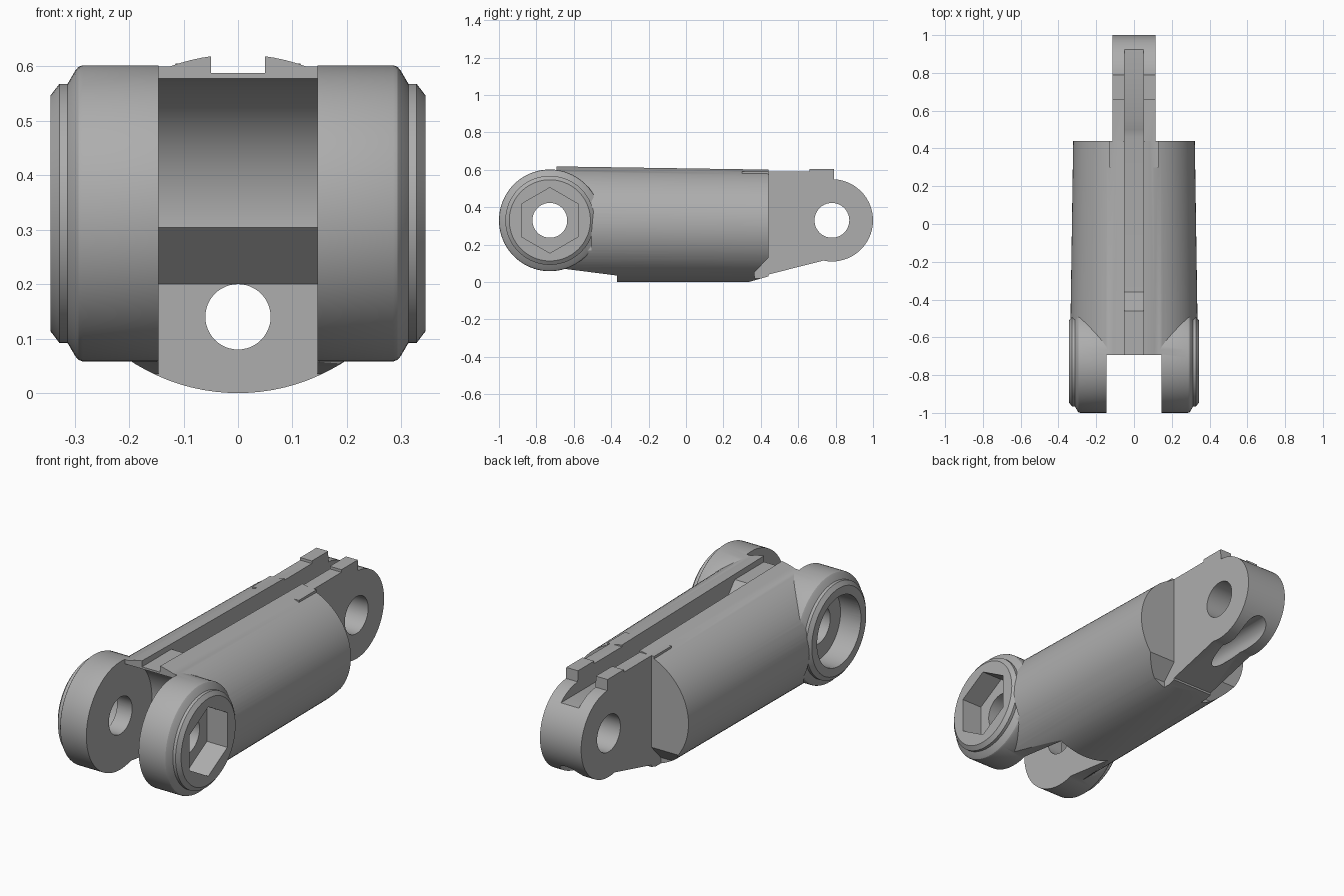
import bpy, bmesh, math
from mathutils import Matrix

if "Cube" in bpy.data.objects:
    bpy.data.objects.remove(bpy.data.objects["Cube"], do_unlink=True)

FRONT = (-0.728, 0.33)   # front hinge axis (y, z)
REAR = (0.78, 0.33)      # rear hinge axis (y, z)

grey = bpy.data.materials.new("plain grey")
grey.use_nodes = True
grey.diffuse_color = (0.42, 0.42, 0.42, 1)
grey.node_tree.nodes["Principled BSDF"].inputs["Base Color"].default_value = grey.diffuse_color


def finish(name, bm):
    bmesh.ops.recalc_face_normals(bm, faces=bm.faces)
    mesh = bpy.data.meshes.new(name)
    bm.to_mesh(mesh)
    bm.free()
    mesh.materials.append(grey)
    obj = bpy.data.objects.new(name, mesh)
    bpy.context.collection.objects.link(obj)
    return obj


def prism(name, outline, x0, x1):
    """Extrude a (y, z) outline along x."""
    bm = bmesh.new()
    face = bm.faces.new([bm.verts.new((x0, y, z)) for y, z in outline])
    new = bmesh.ops.extrude_face_region(bm, geom=[face])["geom"]
    bmesh.ops.translate(bm, vec=(x1 - x0, 0, 0),
                        verts=[v for v in new if isinstance(v, bmesh.types.BMVert)])
    return finish(name, bm)


def arc(centre, r, start, end, steps=32):
    angles = [math.radians(start + (end - start) * i / steps) for i in range(steps + 1)]
    return [(centre[0] + r * math.cos(a), centre[1] + r * math.sin(a)) for a in angles]


def round_cutter(name, centre, r, x0, x1, sides=64, turn=0):
    return prism(name, arc(centre, r, turn, turn + 360, sides)[:-1], x0, x1)


def lathe(name, profile, centre, side):
    """Turn an (x, radius) profile about a hinge axis."""
    bm = bmesh.new()
    verts = [bm.verts.new((side * x, centre[0], centre[1] + r)) for x, r in profile]
    edges = [bm.edges.new(pair) for pair in zip(verts, verts[1:])]
    bmesh.ops.spin(bm, geom=verts + edges, cent=(0, *centre), axis=(1, 0, 0),
                   angle=2 * math.pi, steps=80)
    bmesh.ops.remove_doubles(bm, verts=bm.verts, dist=0.0001)
    return finish(name, bm)


def combine(target, other, operation):
    mod = target.modifiers.new("combine", "BOOLEAN")
    mod.operation, mod.object, mod.solver = operation, other, "EXACT"
    bpy.context.view_layer.update()
    graph = bpy.context.evaluated_depsgraph_get()
    mesh = bpy.data.meshes.new_from_object(target.evaluated_get(graph))
    target.modifiers.clear()
    target.data = mesh
    bpy.data.objects.remove(other, do_unlink=True)


# Tapered oval barrel
bm = bmesh.new()
bmesh.ops.create_cone(bm, cap_ends=True, segments=96, radius1=1, radius2=1, depth=1)
for v in bm.verts:
    t = v.co.z + 0.5
    half_height = 0.311 - 0.0085 * t
    v.co = ((0.339 - 0.017 * t) * v.co.x, -0.70 + 1.14 * t, half_height * (1 + v.co.y))
link = finish("finger_link", bm)

# Barrel trimmed below and beside the front hinge
combine(link, prism("belly_cut", [(-0.8, 0.09), (-0.37, 0.035), (-0.37, -0.1), (-0.8, -0.1)],
                    -0.5, 0.5), "DIFFERENCE")
for side in (-1, 1):
    combine(link, prism("cheek_cut", [(-0.8, -0.1), (-0.505, -0.1), (-0.505, 0.8), (-0.8, 0.8)],
                        side * 0.3, side * 0.5), "DIFFERENCE")

# Front hinge arms with rounded rims and raised bosses
rim = [(0.12, 0), (0.12, 0.272), (0.285, 0.272), (0.293, 0.269), (0.299, 0.262), (0.313, 0.238),
       (0.328, 0.238), (0.344, 0.217), (0.344, 0)]
for side in (-1, 1):
    combine(link, lathe("hinge_arm", rim, FRONT, side), "UNION")

# Rear tongue with stop block and round end
tongue = [(0.3, 0.592), (0.3, 0.05), (0.4, 0.03)] + arc(REAR, 0.22, -102, 87) + \
         [(0.79, 0.605), (0.66, 0.605), (0.66, 0.592)]
combine(link, prism("rear_tongue", tongue, -0.13, 0.13), "UNION")

# Shoulders beside the tongue and sloped rear underside
shoulder = [(0.44, 0.8), (0.44, 0.13), (0.365, 0.05), (0.365, -0.1), (1.1, -0.1), (1.1, 0.8)]
for side in (-1, 1):
    combine(link, prism("shoulder_cut", shoulder, side * 0.115, side * 0.5), "DIFFERENCE")
combine(link, prism("rear_slope", [(0.33, -0.001), (0.45, 0.033), (0.45, -0.1), (0.33, -0.1)],
                    -0.5, 0.5), "DIFFERENCE")

# Fork opening between the arms, curved around the hinge
fork = [(-1.1, -0.1), (-0.37, -0.1), (-0.37, 0.2)] + arc(FRONT, 0.25, -6, 82) + \
       [(-0.695, 0.8), (-1.1, 0.8)]
combine(link, prism("fork_cut", fork, -0.146, 0.146), "DIFFERENCE")

# Cord channel along the top
channel = [(-0.9, 0.8), (-0.9, 0.588), (-0.46, 0.588), (-0.36, 0.47), (0.46, 0.46), (0.5, 0.468),
           (0.56, 0.495), (1.1, 0.495), (1.1, 0.8)]
combine(link, prism("channel_cut", channel, -0.05, 0.05), "DIFFERENCE")

# Cord tunnel through the lower barrel and tongue
bm = bmesh.new()
bmesh.ops.create_cone(bm, cap_ends=True, segments=48, radius1=0.06, radius2=0.06, depth=3,
                      matrix=Matrix.Translation((0, 0, 0.14)) @ Matrix.Rotation(math.pi / 2, 4, "X"))
combine(link, finish("tunnel_cut", bm), "DIFFERENCE")

# Hinge pin holes, hexagonal nut recess and round bolt-head recess
combine(link, round_cutter("front_pin", FRONT, 0.093, -0.6, 0.6), "DIFFERENCE")
combine(link, round_cutter("rear_pin", REAR, 0.093, -0.3, 0.3), "DIFFERENCE")
combine(link, round_cutter("nut_recess", FRONT, 0.175, 0.23, 0.6, 6, 30), "DIFFERENCE")
combine(link, round_cutter("bolt_recess", FRONT, 0.175, -0.6, -0.23), "DIFFERENCE")

# Smooth curved faces with crisp edges
bpy.ops.object.select_all(action="DESELECT")
link.select_set(True)
bpy.context.view_layer.objects.active = link
bpy.ops.object.shade_smooth_by_angle(angle=math.radians(25))
